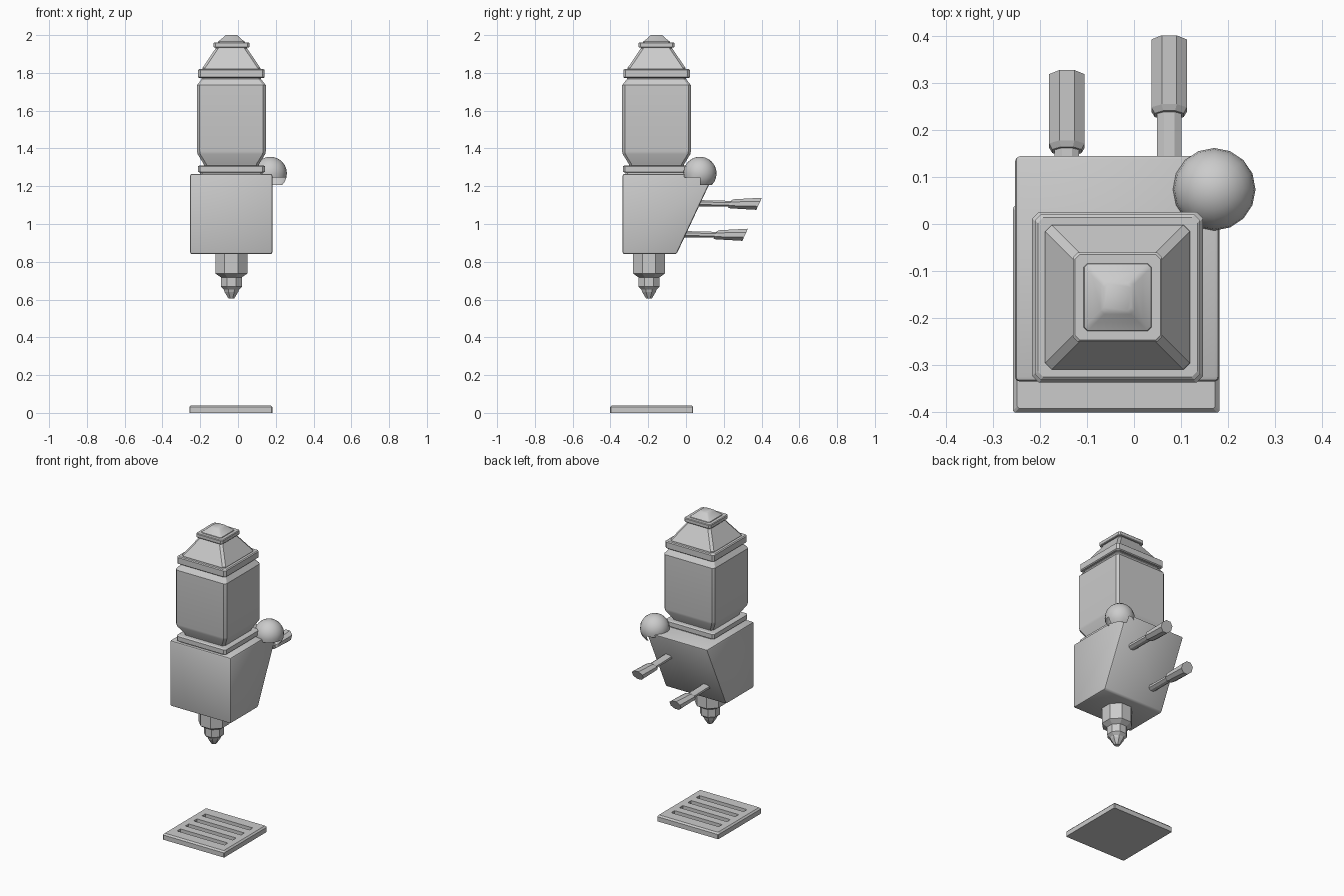
import bpy, bmesh, math
from mathutils import Vector

if "Cube" in bpy.data.objects:
    bpy.data.objects.remove(bpy.data.objects["Cube"])

CX, CY = -0.035, -0.156          # hopper axis
OCT = 1 - math.tan(math.pi / 8)  # corner cut that makes a regular octagon


def make(name, bm):
    bmesh.ops.recalc_face_normals(bm, faces=bm.faces)
    me = bpy.data.meshes.new(name)
    bm.to_mesh(me)
    bm.free()
    ob = bpy.data.objects.new(name, me)
    bpy.context.collection.objects.link(ob)
    return ob


def skin(bm, rings):
    """Join equal-length point rings and cap both ends."""
    vs = [[bm.verts.new(p) for p in r] for r in rings]
    n = len(vs[0])
    for a, b in zip(vs, vs[1:]):
        for i in range(n):
            j = (i + 1) % n
            bm.faces.new((a[i], a[j], b[j], b[i]))
    bm.faces.new(vs[0][::-1])
    bm.faces.new(vs[-1])


def loft(name, profile, cut=None, cx=CX, cy=CY):
    """Square sections with cut corners; profile is (z, half width)."""
    bm = bmesh.new()
    rings = []
    for z, h in profile:
        c = h * OCT if cut is None else cut
        k = h - c
        pts = [(h, -k), (h, k), (k, h), (-k, h), (-h, k), (-h, -k), (-k, -h), (k, -h)]
        rings.append([(cx + x, cy + y, z) for x, y in pts])
    skin(bm, rings)
    return make(name, bm)


def smooth(ob, angle):
    bpy.ops.object.select_all(action='DESELECT')
    ob.select_set(True)
    bpy.context.view_layer.objects.active = ob
    bpy.ops.object.shade_smooth_by_angle(angle=math.radians(angle))


# Drip tray with four slots
tray = loft("drip_tray", [(0, 0.22), (0.03, 0.22), (0.04, 0.211)], 0.004, -0.038, -0.182)
bm = bmesh.new()
for i in range(4):
    g = bmesh.ops.create_cube(bm, size=1)["verts"]
    bmesh.ops.scale(bm, vec=(0.34, 0.034, 0.04), verts=g)
    bmesh.ops.translate(bm, vec=(-0.038, -0.182 + 0.085 * (i - 1.5), 0.04), verts=g)
cutter = make("slot_cutter", bm)
cutter.hide_render = True
mod = tray.modifiers.new("slots", 'BOOLEAN')
mod.object = cutter
mod.solver = 'EXACT'
bpy.context.view_layer.objects.active = tray
bpy.ops.object.modifier_apply(modifier=mod.name)
bpy.data.objects.remove(cutter)

# Body with sloping back
bm = bmesh.new()
side = [(-0.336, 0.84), (-0.05, 0.84), (0.149, 1.266), (-0.336, 1.266)]
skin(bm, [[(x, y, z) for y, z in side] for x in (-0.254, 0.182)])
bmesh.ops.bevel(bm, geom=bm.edges[:], offset=0.011, segments=2, profile=0.5, affect='EDGES')
smooth(make("body", bm), 35)

# Hopper stack
loft("lower_collar", [(1.26, 0.165), (1.272, 0.165), (1.276, 0.178), (1.305, 0.178), (1.31, 0.17)], 0.012)
smooth(loft("hopper", [(1.30, 0.143), (1.318, 0.147), (1.37, 0.179), (1.385, 0.182),
                       (1.735, 0.182), (1.767, 0.157), (1.78, 0.157)], 0.014), 30)
loft("lid_collar", [(1.772, 0.17), (1.777, 0.176), (1.815, 0.176), (1.82, 0.17)], 0.012)
loft("lid_cone", [(1.81, 0.155), (1.825, 0.154), (1.93, 0.083), (1.94, 0.083)], 0.014)
loft("cap_rim", [(1.934, 0.092), (1.938, 0.095), (1.957, 0.095), (1.961, 0.091)], 0.01)
smooth(loft("cap_knob", [(1.955, 0.074), (1.965, 0.071), (1.978, 0.054), (1.995, 0.036), (2.0, 0.029)], 0.008), 35)

# Spout
loft("spout", [(0.85, 0.085), (0.738, 0.085), (0.718, 0.056), (0.668, 0.056),
               (0.652, 0.04), (0.64, 0.036), (0.605, 0.015)], None, CX, -0.196)


# Valve handles, ends sheared to follow the sloping back
def handle(name, x, z, y0, y1, y2):
    bm = bmesh.new()

    def ring(y, rx, rz, zc):
        out = []
        for i in range(8):
            a = math.pi * (i + 0.5) / 4
            dx, dz = rx * math.cos(a) / math.cos(math.pi / 8), rz * math.sin(a) / math.cos(math.pi / 8)
            out.append((x + dx, y + 0.47 * dz, zc + dz))
        return out
    skin(bm, [ring(y0, 0.026, 0.017, z + 0.003), ring(y1 + 0.01, 0.026, 0.015, z)])
    skin(bm, [ring(y1, 0.031, 0.02, z), ring(y1 + 0.012, 0.038, 0.024, z), ring(y2, 0.038, 0.032, z)])
    return make(name, bm)


handle("upper_handle", 0.075, 1.107, 0.04, 0.232, 0.387)
handle("lower_handle", -0.143, 0.943, -0.03, 0.155, 0.313)

# Dome on the back corner, open below with one hanging lip
bm = bmesh.new()
bmesh.ops.create_uvsphere(bm, u_segments=16, v_segments=12, radius=0.088)
out = Vector((0.75, 0.66, 0))
drop = []
for f in bm.faces:
    c = f.calc_center_median()
    limit = -0.062 if c.normalized().dot(out) > 0.62 else -0.026
    if c.z < limit:
        drop.append(f)
bmesh.ops.delete(bm, geom=drop, context='FACES')
bmesh.ops.translate(bm, vec=(0.171, 0.074, 1.268), verts=bm.verts)
smooth(make("corner_dome", bm), 40)
